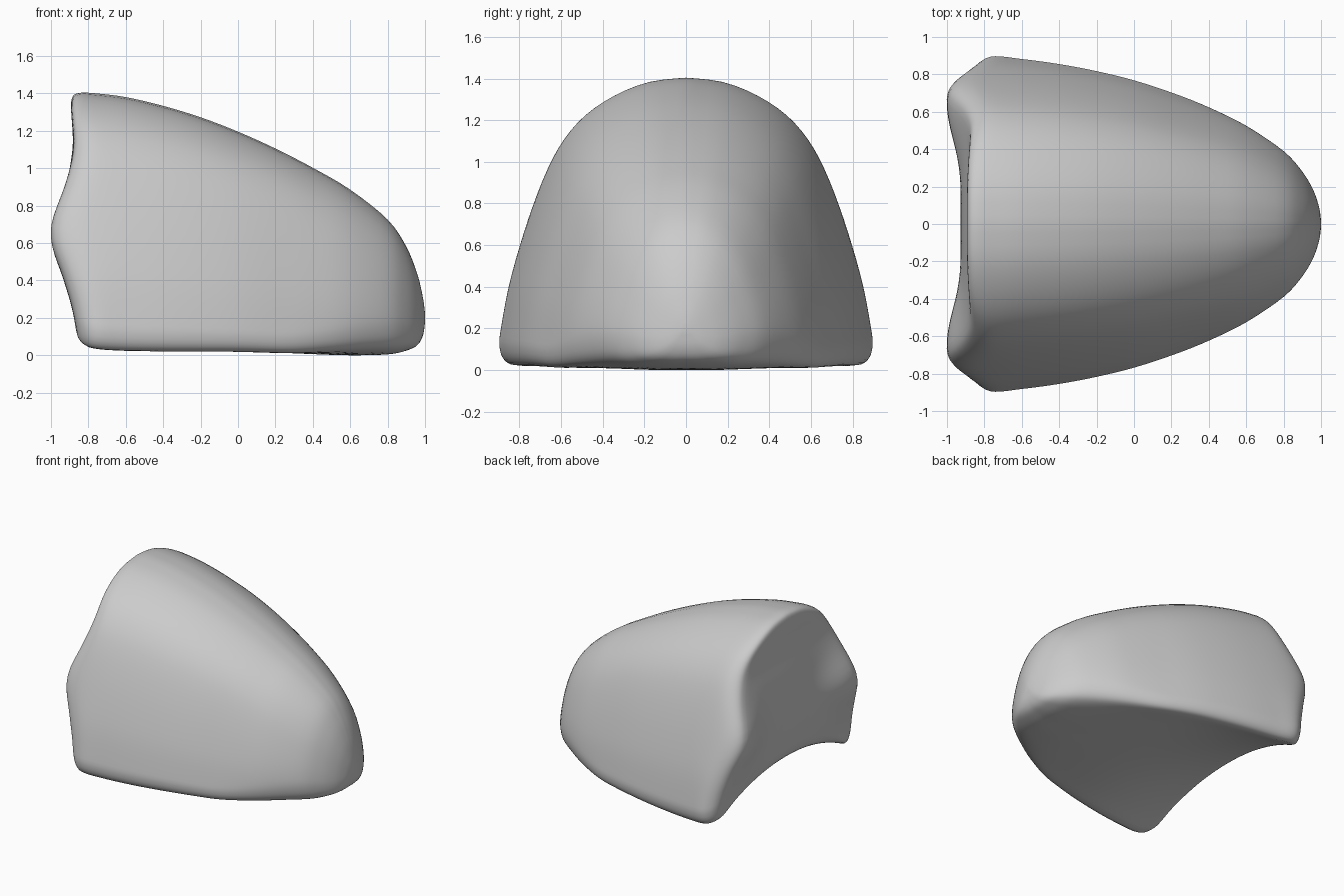
import bpy, bmesh, math

if "Cube" in bpy.data.objects:
    bpy.data.objects.remove(bpy.data.objects["Cube"])


def spline(points, steps):
    """Catmull-Rom curve through tuples of any length."""
    out = []
    n = len(points)
    for i in range(n - 1):
        p0, p1 = points[max(i - 1, 0)], points[i]
        p2, p3 = points[i + 1], points[min(i + 2, n - 1)]
        for k in range(steps):
            t = k / steps
            out.append(tuple(
                0.5 * (2 * b + (c - a) * t + (2 * a - 5 * b + 4 * c - d) * t * t
                       + (3 * b - a - 3 * c + d) * t ** 3)
                for a, b, c, d in zip(p0, p1, p2, p3)))
    out.append(tuple(points[-1]))
    return out


def ramp(a, b, x):
    t = min(max((x - a) / (b - a), 0), 1)
    return t * t * (3 - 2 * t)


def full_section(points):
    """Smooth a half section and mirror it into a closed loop."""
    half = spline(points, 3)
    return half + [(-u, v) for u, v in half[-2:0:-1]]


# Stations along the length: x, half width, top height, bottom height
stations = spline([
    (-0.895, 0.75, 1.34, 0.14), (-0.883, 0.82, 1.387, 0.085),
    (-0.84, 0.872, 1.404, 0.045), (-0.76, 0.897, 1.40, 0.028),
    (-0.6, 0.882, 1.38, 0.02), (-0.4, 0.855, 1.333, 0.018),
    (-0.2, 0.817, 1.272, 0.018), (0.0, 0.768, 1.195, 0.018),
    (0.2, 0.703, 1.105, 0.014), (0.4, 0.625, 1.002, 0.006),
    (0.6, 0.527, 0.885, 0.0), (0.8, 0.39, 0.725, 0.005),
    (0.9, 0.28, 0.58, 0.025), (0.96, 0.178, 0.43, 0.055),
    (0.99, 0.087, 0.30, 0.11), (1.0, 0.02, 0.22, 0.18)], 4)

# Half sections, top to bottom: fraction of half width, fraction of height
body_section = full_section([
    (0, 1), (0.2, 0.985), (0.385, 0.938), (0.54, 0.87), (0.655, 0.785),
    (0.74, 0.685), (0.82, 0.555), (0.89, 0.415), (0.95, 0.27), (0.99, 0.13),
    (1.0, 0.07), (0.98, 0.022), (0.92, 0.0), (0.75, 0.0), (0.5, 0.0),
    (0.25, 0.0), (0, 0)])
nose_section = full_section([
    (0, 1), (0.22, 0.98), (0.43, 0.92), (0.59, 0.835), (0.71, 0.74),
    (0.80, 0.645), (0.88, 0.535), (0.945, 0.425), (0.985, 0.33), (1.0, 0.25),
    (0.98, 0.17), (0.93, 0.105), (0.84, 0.058), (0.69, 0.026), (0.5, 0.01),
    (0.25, 0.0), (0, 0)])


def place(x, y, z):
    """Shape the back: cheek bumps, slight middle swell, tucked-in foot."""
    back = ramp(-0.6, -0.88, x)
    bump = 0.107 * math.exp(-((abs(y) - 0.66) / 0.3) ** 2 - ((z - 0.65) / 0.24) ** 2)
    swell = 0.025 * math.exp(-(y / 0.35) ** 2 - ((z - 0.65) / 0.35) ** 2)
    foot = 0.03 * (1 - ramp(0.1, 0.4, z))
    neck = 0.018 * math.exp(-((z - 1.13) / 0.14) ** 2)
    return (x - back * (bump + swell - foot - neck), y, z)


def ring_points(x, w, top, bottom):
    arch = 0.2 * ramp(0.2, -0.9, x)            # hollow underside at the back
    tip = ramp(0.2, 0.95, x)                   # rounder section at the nose
    pts = []
    for (u0, v0), (u1, v1) in zip(body_section, nose_section):
        u, v = u0 + tip * (u1 - u0), v0 + tip * (v1 - v0)
        lift = arch * max(0, 1 - (u / 0.93) ** 2) if v < 0.05 else 0
        pts.append((x, u * w, bottom + v * (top - bottom) + lift))
    return pts


bm = bmesh.new()
rings = []

# Flat back face as shrinking rings
rim = ring_points(*stations[0])
for k in range(1, 13):
    s = k / 13
    rings.append([bm.verts.new(place(x - 0.006 * (1 - s), y * s, 0.68 + (z - 0.68) * s))
                  for x, y, z in rim])

# Outer body from back rim to nose
for st in stations:
    rings.append([bm.verts.new(place(*p)) for p in ring_points(*st)])

n = len(body_section)
for a, b in zip(rings, rings[1:]):
    for i in range(n):
        j = (i + 1) % n
        bm.faces.new((a[i], a[j], b[j], b[i]))
bm.faces.new(rings[0])
bm.faces.new(rings[-1])
bmesh.ops.recalc_face_normals(bm, faces=bm.faces)

# Soften the back rim
bmesh.ops.smooth_vert(bm, verts=[v for v in bm.verts if v.co.x < -0.8], factor=0.3,
                      use_axis_x=True, use_axis_y=True, use_axis_z=True)

mesh = bpy.data.meshes.new("rounded_wedge_body")
bm.to_mesh(mesh)
bm.free()
body = bpy.data.objects.new("rounded_wedge_body", mesh)
bpy.context.collection.objects.link(body)
for p in mesh.polygons:
    p.use_smooth = True
